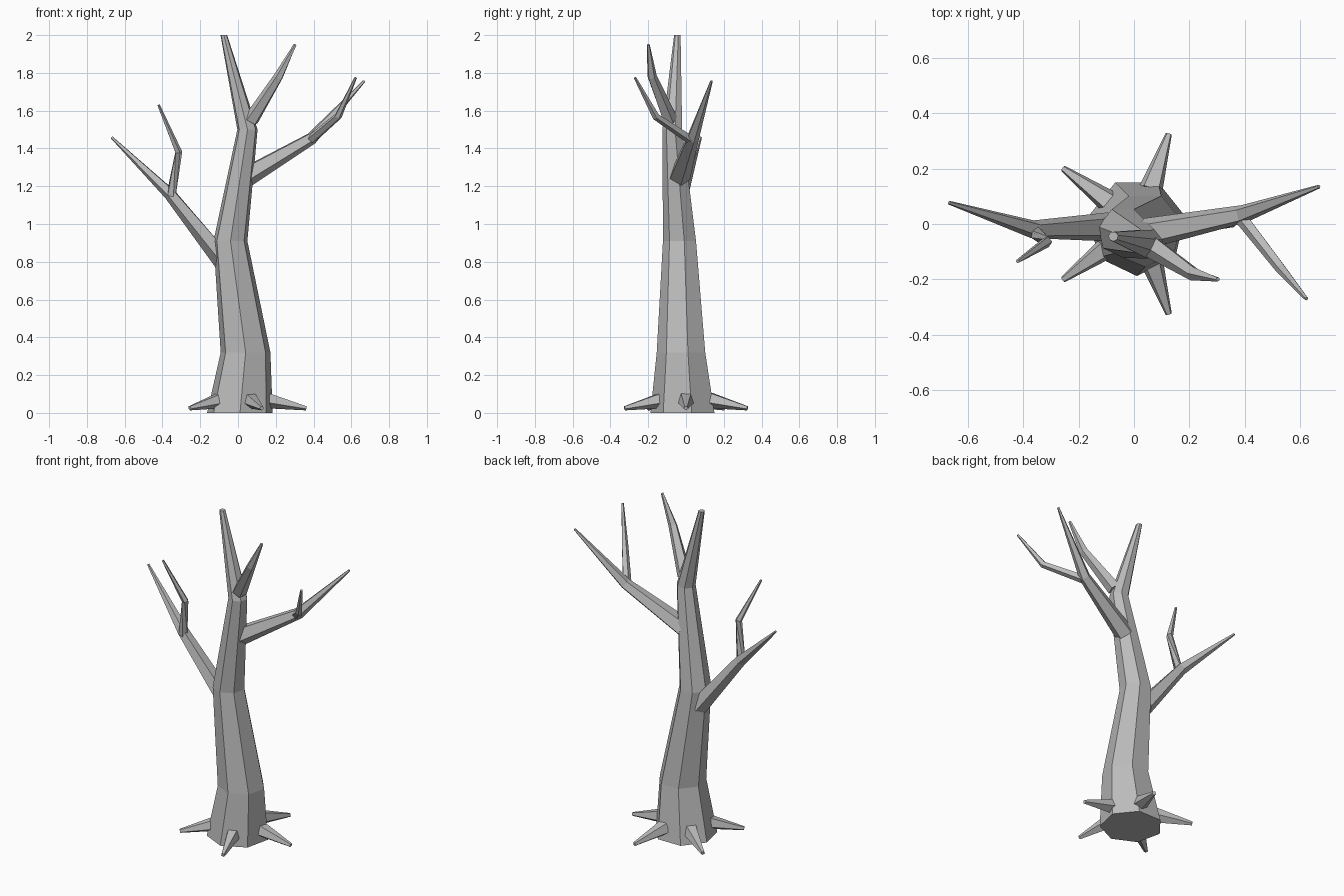
import bpy, bmesh
from math import cos, sin, tau, radians
from mathutils import Vector

cube = bpy.data.objects.get("Cube")
if cube:
    bpy.data.objects.remove(cube)

bark = bpy.data.materials.new("grey_bark")
bark.use_nodes = True
GREY = (0.5, 0.5, 0.5, 1)
bark.diffuse_color = GREY
bark.node_tree.nodes["Principled BSDF"].inputs["Base Color"].default_value = GREY


def limb(name, path, sides, phase=0, level=False):
    """Tapered faceted tube through (x, y, z, radius) points with closed ends."""
    bm = bmesh.new()
    points = [Vector(p[:3]) for p in path]
    rings = []
    for i, p in enumerate(points):
        before, after = points[max(i - 1, 0)], points[min(i + 1, len(points) - 1)]
        along = Vector((0, 0, 1)) if level else (after - before).normalized()
        # Cross-section axes
        if level:
            u = Vector((1, 0, 0))
        else:
            u = along.cross(Vector((0, 0, 1))).normalized()
        v = along.cross(u)
        ring = []
        for k in range(sides):
            a = radians(phase) + tau * k / sides
            ring.append(bm.verts.new(p + path[i][3] * (cos(a) * u + sin(a) * v)))
        rings.append(ring)
    for low, high in zip(rings, rings[1:]):
        for k in range(sides):
            n = (k + 1) % sides
            bm.faces.new((low[k], low[n], high[n], high[k]))
    bm.faces.new(rings[0][::-1])
    bm.faces.new(rings[-1])
    bmesh.ops.recalc_face_normals(bm, faces=bm.faces)
    mesh = bpy.data.meshes.new(name)
    bm.to_mesh(mesh)
    bm.free()
    mesh.materials.append(bark)
    obj = bpy.data.objects.new(name, mesh)
    bpy.context.collection.objects.link(obj)
    return obj


# Crooked trunk
limb("trunk", [(0.01, -0.01, 0, 0.178), (0.04, -0.02, 0.32, 0.135),
               (-0.04, -0.03, 0.91, 0.092), (0.05, -0.07, 1.5, 0.055),
               (-0.075, -0.045, 2, 0.018)], 7, 13, level=True)

# Right limb and its twig
limb("right_branch", [(-0.08, -0.01, 0.81, 0.055), (-0.36, -0.02, 1.16, 0.034),
                      (-0.668, 0.077, 1.458, 0.007)], 5, 90)
limb("right_twig", [(-0.355, -0.03, 1.15, 0.026), (-0.315, -0.065, 1.38, 0.02),
                    (-0.42, -0.135, 1.63, 0.007)], 5)

# Left limb and its twig
limb("left_branch", [(0.04, -0.035, 1.25, 0.058), (0.39, 0.035, 1.455, 0.034),
                     (0.668, 0.135, 1.757, 0.007)], 5, 90)
limb("left_twig", [(0.39, 0.02, 1.45, 0.026), (0.53, -0.16, 1.57, 0.02),
                   (0.623, -0.27, 1.775, 0.007)], 5)

# Upper limb
limb("upper_branch", [(0.07, -0.085, 1.55, 0.042), (0.215, -0.18, 1.78, 0.026),
                      (0.303, -0.2, 1.95, 0.008)], 5)

# Spiky roots around the base
for i in range(5):
    a = tau * i / 5
    path = [(0.02 + r * cos(a), r * sin(a), z, w)
            for r, z, w in ((0.13, 0.07, 0.046), (0.342, 0.025, 0.012))]
    limb(f"root_{i + 1}", path, 5, 90)
